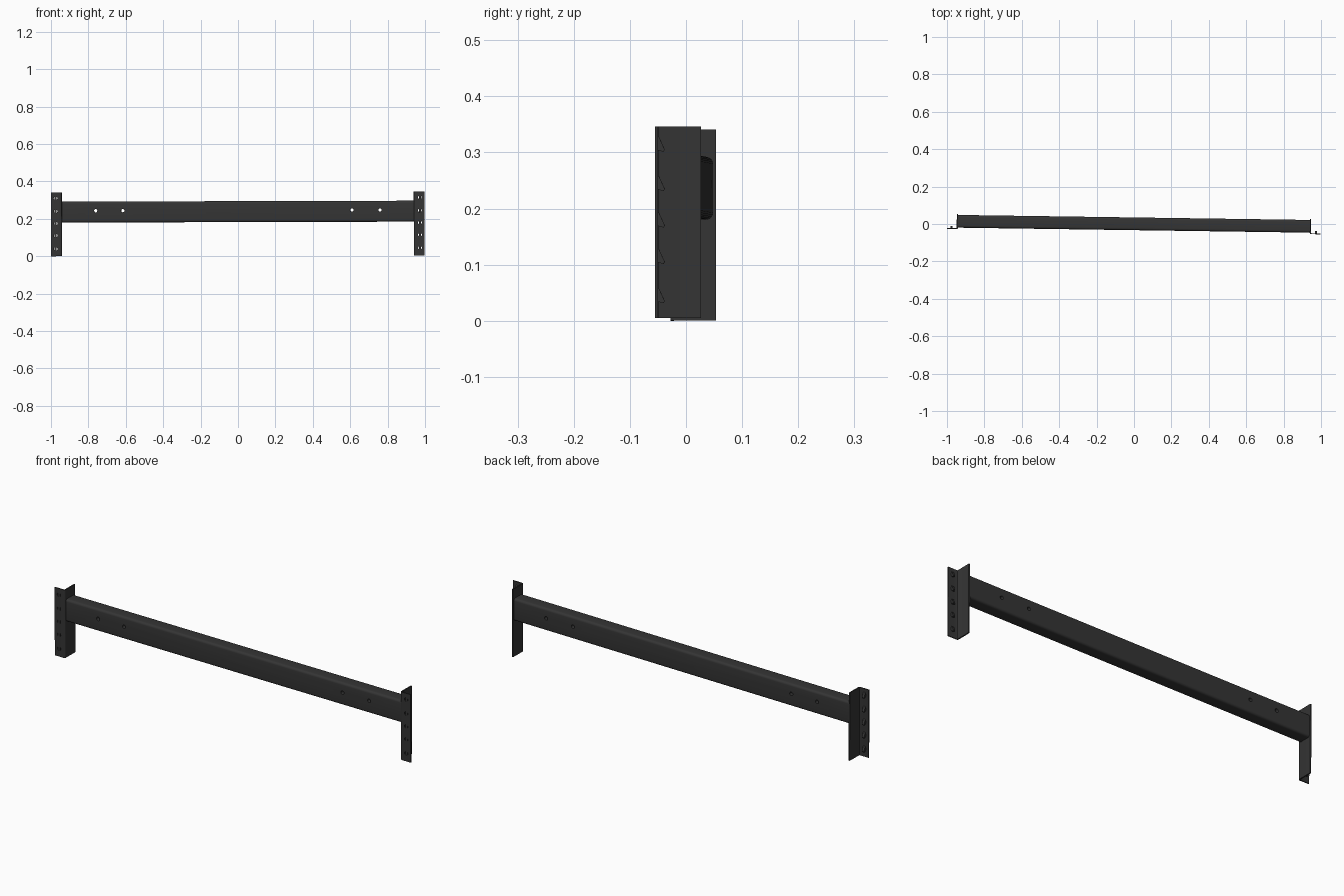
import bpy, bmesh, math
from mathutils import Matrix, Vector

if "Cube" in bpy.data.objects:
    bpy.data.objects.remove(bpy.data.objects["Cube"])

# The whole rack beam is slightly yawed and rolled
POSE = (Matrix.Translation((0, 0.002, 0.0026)) @ Matrix.Rotation(-0.0142, 4, 'Z')
        @ Matrix.Rotation(-0.0026, 4, 'Y'))

steel = bpy.data.materials.new("dark_steel")
steel.diffuse_color = (0.035, 0.035, 0.035, 1)
steel.use_nodes = True
steel.node_tree.nodes["Principled BSDF"].inputs["Base Color"].default_value = steel.diffuse_color


def prism(name, pts, direction):
    """Extrude a closed 3D outline along a direction."""
    bm = bmesh.new()
    face = bm.faces.new([bm.verts.new(p) for p in pts])
    out = bmesh.ops.extrude_face_region(bm, geom=[face])
    moved = [v for v in out["geom"] if isinstance(v, bmesh.types.BMVert)]
    bmesh.ops.translate(bm, verts=moved, vec=direction)
    bmesh.ops.recalc_face_normals(bm, faces=bm.faces)
    mesh = bpy.data.meshes.new(name)
    bm.to_mesh(mesh)
    bm.free()
    mesh.materials.append(steel)
    obj = bpy.data.objects.new(name, mesh)
    bpy.context.collection.objects.link(obj)
    return obj


def arc(cx, cy, r, a0, a1, n=5):
    return [(cx + r * math.cos(math.radians(a0 + (a1 - a0) * i / n)),
             cy + r * math.sin(math.radians(a0 + (a1 - a0) * i / n))) for i in range(n + 1)]


def drill(obj, centres, radius):
    """Cut round holes running front to back."""
    bm = bmesh.new()
    for x, z in centres:
        m = Matrix.Translation((x, 0, z)) @ Matrix.Rotation(math.pi / 2, 4, 'X')
        bmesh.ops.create_cone(bm, cap_ends=True, segments=16, radius1=radius,
                              radius2=radius, depth=0.3, matrix=m)
    mesh = bpy.data.meshes.new("hole_cutter")
    bm.to_mesh(mesh)
    bm.free()
    cutter = bpy.data.objects.new("hole_cutter", mesh)
    cutter.hide_render = True
    bpy.context.collection.objects.link(cutter)
    mod = obj.modifiers.new("holes", 'BOOLEAN')
    mod.operation, mod.solver, mod.object = 'DIFFERENCE', 'EXACT', cutter
    bpy.context.view_layer.objects.active = obj
    bpy.ops.object.modifier_apply(modifier=mod.name)
    bpy.data.objects.remove(cutter)


parts = []

# Main beam: rounded box section with four bolt holes
y0, y1, z0, z1, r = -0.035, 0.033, 0.180, 0.292, 0.012
section = (arc(y1 - r, z1 - r, r, 0, 90) + arc(y0 + r, z1 - r, r, 90, 180)
           + arc(y0 + r, z0 + r, r, 180, 270) + arc(y1 - r, z0 + r, r, 270, 360))
beam = prism("beam", [(-0.943, y, z) for y, z in section], (1.886, 0, 0))
drill(beam, [(x, 0.243) for x in (-0.76, -0.615, 0.61, 0.76)], 0.009)
parts.append(beam)

# End connectors: bent angle plates with punched hooks
hook_heights = (0.04, 0.11, 0.175, 0.24, 0.31)
for side, sx in (("left", -1), ("right", 1)):
    outline = ([(0.998, -0.043), (0.998, -0.038)] + arc(0.950, -0.035, 0.003, 270, 180, 3)
               + [(0.947, 0.038), (0.941, 0.038)] + arc(0.949, -0.035, 0.008, 180, 270, 4))
    plate = prism(side + "_connector", [(sx * x, y, 0) for x, y in outline], (0, 0, 0.341))
    drill(plate, [(sx * 0.974, z) for z in hook_heights], 0.010)
    parts.append(plate)
    for i, z in enumerate(hook_heights):
        # Hook tab leaning down behind the flange
        tab = [(-0.042, z + 0.016), (-0.036, z + 0.012), (-0.026, z - 0.010),
               (-0.028, z - 0.014), (-0.042, z - 0.010)]
        parts.append(prism(f"{side}_hook_{i + 1}", [(sx * 0.969, y, h) for y, h in tab],
                           (sx * 0.011, 0, 0)))

# Pose everything and smooth the rounded bends
bpy.ops.object.select_all(action='DESELECT')
for obj in parts:
    obj.data.transform(POSE)
    obj.select_set(True)
bpy.context.view_layer.objects.active = beam
bpy.ops.object.shade_smooth_by_angle(angle=math.radians(35))
